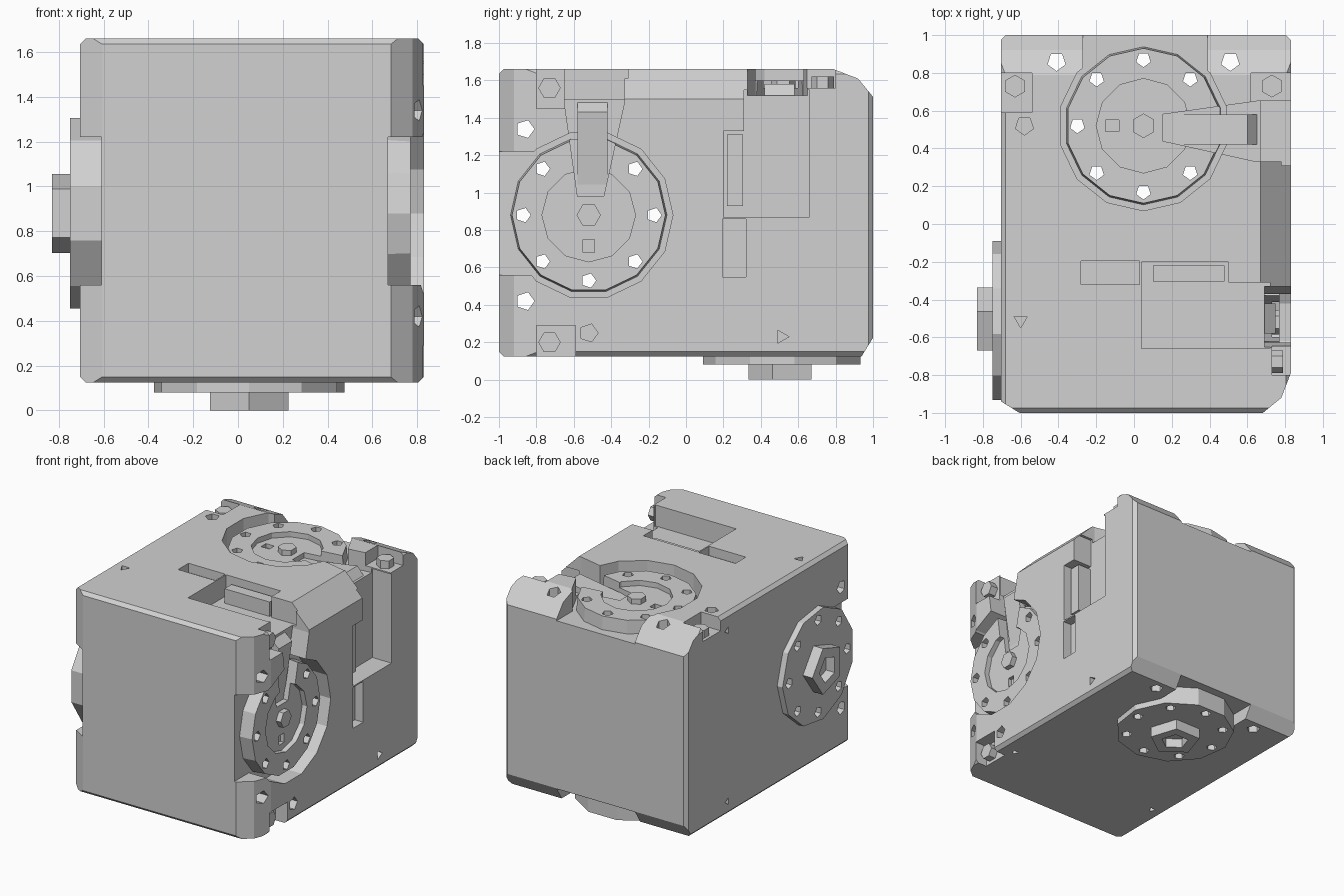
import bpy, bmesh, math
from mathutils import Matrix, Vector

if "Cube" in bpy.data.objects:
    bpy.data.objects.remove(bpy.data.objects["Cube"])

grey = bpy.data.materials.new("light_grey")
grey.use_nodes = True
COLOUR = (0.64, 0.64, 0.64, 1)
grey.diffuse_color = COLOUR
grey.node_tree.nodes["Principled BSDF"].inputs["Base Color"].default_value = COLOUR

# The two drive units are the same half turned about the diagonal x = z axis
LIFT = Matrix.Translation((0, 0, 0.83))
TURN = Matrix(((0, 0, 1, 0), (0, -1, 0, 0), (1, 0, 0, 0), (0, 0, 0, 1)))
UNITS = {"side": LIFT, "top": LIFT @ TURN}
CY, CZ = -0.52, 0.05        # shaft centre within one unit


def new_object(name, bm, matrix):
    bmesh.ops.transform(bm, matrix=matrix, verts=bm.verts)
    bmesh.ops.recalc_face_normals(bm, faces=bm.faces)
    mesh = bpy.data.meshes.new(name)
    bm.to_mesh(mesh)
    bm.free()
    mesh.materials.append(grey)
    ob = bpy.data.objects.new(name, mesh)
    bpy.context.collection.objects.link(ob)
    return ob


def box(bm, x, y, z):
    """Box from three (low, high) ranges."""
    size = [b - a for a, b in (x, y, z)]
    mid = [(a + b) / 2 for a, b in (x, y, z)]
    m = Matrix.Translation(mid) @ Matrix.Diagonal((*size, 1))
    bmesh.ops.create_cube(bm, size=1, matrix=m)


def rod(bm, x0, x1, r, sides, y=CY, z=CZ, r2=None):
    """Cylinder along x; r at x0 and r2 at x1."""
    m = Matrix.Translation(((x0 + x1) / 2, y, z)) @ Matrix.Rotation(math.pi / 2, 4, "Y")
    bmesh.ops.create_cone(bm, cap_ends=True, segments=sides, radius1=r,
                          radius2=r if r2 is None else r2, depth=x1 - x0, matrix=m)


def prism(bm, points, shift):
    """Extrude a flat polygon by a vector."""
    face = bm.faces.new([bm.verts.new(p) for p in points])
    out = bmesh.ops.extrude_face_region(bm, geom=[face])
    verts = [v for v in out["geom"] if isinstance(v, bmesh.types.BMVert)]
    bmesh.ops.translate(bm, verts=verts, vec=Vector(shift))


def cut(ob, make, matrix):
    """Subtract the solid drawn by make(bm) from ob."""
    bm = bmesh.new()
    make(bm)
    tool = new_object("cutter", bm, matrix)
    tool.hide_render = True
    mod = ob.modifiers.new("cut", "BOOLEAN")
    mod.operation, mod.solver, mod.object = "DIFFERENCE", "EXACT", tool
    mod.use_self = True
    bpy.context.view_layer.objects.active = ob
    bpy.ops.object.modifier_apply(modifier=mod.name)
    bpy.data.objects.remove(tool)


def hub_recess(bm):
    rod(bm, 0.67, 1, 0.45, 14)


def front_openings(bm):
    box(bm, (0.67, 1), (-1.1, CY), (-0.27, 0.39))
    box(bm, (-1, -0.61), (-1.1, CY), (-0.27, 0.39))


def corner_chamfers(bm):
    prism(bm, [(0.67, -1.01, -1), (0.9, -1.01, -1), (0.9, -0.79, -1), (0.83, -0.79, -1),
               (0.78, -0.92, -1)], (0, 0, 2))
    prism(bm, [(-0.59, -1.01, -1), (-0.8, -1.01, -1), (-0.8, -0.88, -1)], (0, 0, 2))


def edge_slope(bm):
    prism(bm, [(0.66, -0.33, 0.84), (0.84, -0.33, 0.66), (0.9, -0.33, 0.9)], (0, 0.34, 0))


def cable_channel(bm):
    prism(bm, [(0.69, -0.58, 0.15), (0.69, -0.44, 0.15), (0.69, -0.33, 0.65), (0.69, -0.33, 1),
               (0.69, -0.65, 1), (0.69, -0.65, 0.65)], (0.3, 0, 0))


def connector_pocket(bm):
    box(bm, (0.67, 1), (0.31, 0.66), (0.04, 0.72))


def connector_bay(bm):
    box(bm, (0.67, 1), (0.2, 0.32), (0.04, 0.5))


def label_slot(bm):
    box(bm, (0.76, 1), (0.195, 0.32), (-0.28, 0.03))


def screw_pockets(bm):
    box(bm, (0.73, 1), (-0.8, -0.59), (0.62, 1))
    box(bm, (0.73, 1), (-0.8, -0.59), (-1, -0.54))


def dents(bm):
    rod(bm, 0.79, 1, 0.04, 3, 0.51, -0.6)
    for z in (-0.6, 0.7):
        rod(bm, -1, -0.68, 0.03, 3, 0.51, z)


def through_holes(bm):
    for i in range(8):
        a = i * math.pi / 4
        rod(bm, -1, 1, 0.04, 5, CY + 0.35 * math.cos(a), CZ + 0.35 * math.sin(a))
    for s in (-1, 1):
        rod(bm, -1, 1, 0.05, 5, CY - 0.34, CZ + s * 0.46)
    rod(bm, 0.5, 1, 0.05, 5, CY, CZ - 0.63)


# Housing: bevelled block with the unit cut-outs on both sides
bm = bmesh.new()
box(bm, (-0.705, 0.83), (-1, 1), (-0.705, 0.83))
bmesh.ops.bevel(bm, geom=bm.edges[:], offset=0.025, segments=1, affect="EDGES")
housing = new_object("housing", bm, LIFT)
for matrix in UNITS.values():
    for maker in (hub_recess, front_openings, corner_chamfers, edge_slope, cable_channel,
                  connector_pocket, connector_bay, label_slot, screw_pockets, dents,
                  through_holes):
        cut(housing, maker, matrix)

for unit, matrix in UNITS.items():
    # Idler disc in the recess, with a sunken centre and a cable gap
    bm = bmesh.new()
    rod(bm, 0.65, 0.77, 0.42, 14, r2=0.41)
    idler = new_object(unit + "_idler_disc", bm, matrix)
    cut(idler, lambda b: rod(b, 0.73, 1, 0.25, 12), matrix)
    cut(idler, lambda b: box(b, (0.7, 1), (CY - 0.03, CY + 0.03), (CZ - 0.2, CZ - 0.13)), matrix)
    cut(idler, cable_channel, matrix)
    cut(idler, through_holes, matrix)

    # Centre screw of the idler
    bm = bmesh.new()
    rod(bm, 0.66, 0.77, 0.065, 6)
    new_object(unit + "_centre_screw", bm, matrix)

    # Sloped cable guide rising out of the hub
    bm = bmesh.new()
    prism(bm, [(0.68, -0.58, 0.15), (0.75, -0.58, 0.6), (0.68, -0.58, 0.66)], (0, 0.16, 0))
    new_object(unit + "_cable_guide", bm, matrix)

    # Connector block standing in the pocket bay
    bm = bmesh.new()
    box(bm, (0.66, 0.78), (0.22, 0.305), (0.1, 0.48))
    new_object(unit + "_connector", bm, matrix)

    # Corner screws
    bm = bmesh.new()
    for s in (-1, 1):
        rod(bm, 0.72, 0.79, 0.06, 6, CY - 0.21, CZ + s * 0.68)
    new_object(unit + "_corner_screws", bm, matrix)

    # Output horn on the opposite face, with a hollow five-sided boss
    bm = bmesh.new()
    rod(bm, -0.75, -0.6, 0.43, 11)
    horn = new_object(unit + "_output_horn", bm, matrix)
    cut(horn, through_holes, matrix)
    bm = bmesh.new()
    rod(bm, -0.83, -0.74, 0.185, 5)
    boss = new_object(unit + "_horn_boss", bm, matrix)
    cut(boss, lambda b: rod(b, -1, -0.76, 0.1, 5), matrix)
